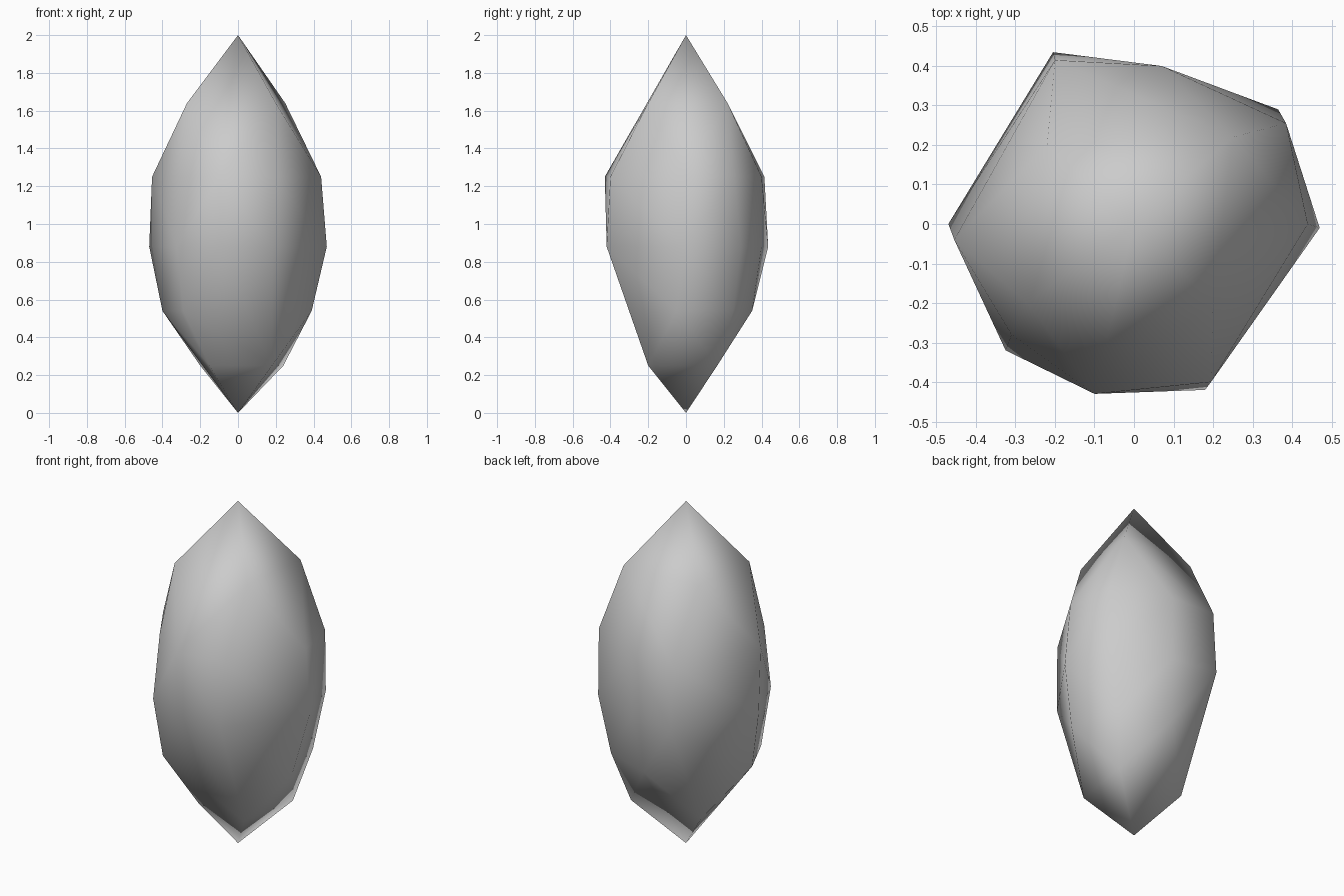
import bpy
import bmesh

# Remove the default cube
default_cube = bpy.data.objects.get("Cube")
if default_cube:
    bpy.data.objects.remove(default_cube, do_unlink=True)


def make_material(name, grey):
    material = bpy.data.materials.new(name)
    material.use_nodes = True
    colour = (grey, grey, grey, 1)
    material.diffuse_color = colour
    shader = material.node_tree.nodes["Principled BSDF"]
    shader.inputs["Base Color"].default_value = colour
    return material


def add_ring(mesh_builder, height, outline):
    """Place the corners of one uneven horizontal cross-section."""
    for x, y in outline:
        mesh_builder.verts.new((x, y, height))


builder = bmesh.new()

# Pointed tips
for tip_height in (0, 2):
    builder.verts.new((0, 0, tip_height))

# Upper shoulder
add_ring(builder, 1.64, [(.25, .22), (-.22, .2), (-.27, -.2), (.2, -.2)])

# Upper belly
add_ring(builder, 1.25, [(.44, 0), (.385, .255), (.07, .4), (-.2, .415),
                         (-.455, -.04), (-.31, -.28), (-.1, -.43), (.195, -.4)])

# Lower belly
add_ring(builder, .88, [(.47, -.01), (.365, .29), (.07, .4), (-.205, .435),
                        (-.47, 0), (-.325, -.32), (-.1, -.42), (.18, -.42)])

# Lower taper
add_ring(builder, .54, [(.39, -.05), (.31, .25), (.03, .35),
                        (-.4, -.04), (-.29, -.28)])

# Lower shoulder
add_ring(builder, .25, [(.24, .165), (-.2, .15), (-.15, -.15), (.18, -.2)])

# Wrap one closed skin around the cross-sections
bmesh.ops.convex_hull(builder, input=builder.verts[:])
loose = [vert for vert in builder.verts if not vert.link_faces]
bmesh.ops.delete(builder, geom=loose, context="VERTS")
bmesh.ops.recalc_face_normals(builder, faces=builder.faces[:])
for face in builder.faces:
    face.smooth = True

mesh = bpy.data.meshes.new("faceted_stone")
builder.to_mesh(mesh)
builder.free()
mesh.materials.append(make_material("plain grey", .6))
stone = bpy.data.objects.new("faceted_stone", mesh)
bpy.context.scene.collection.objects.link(stone)
